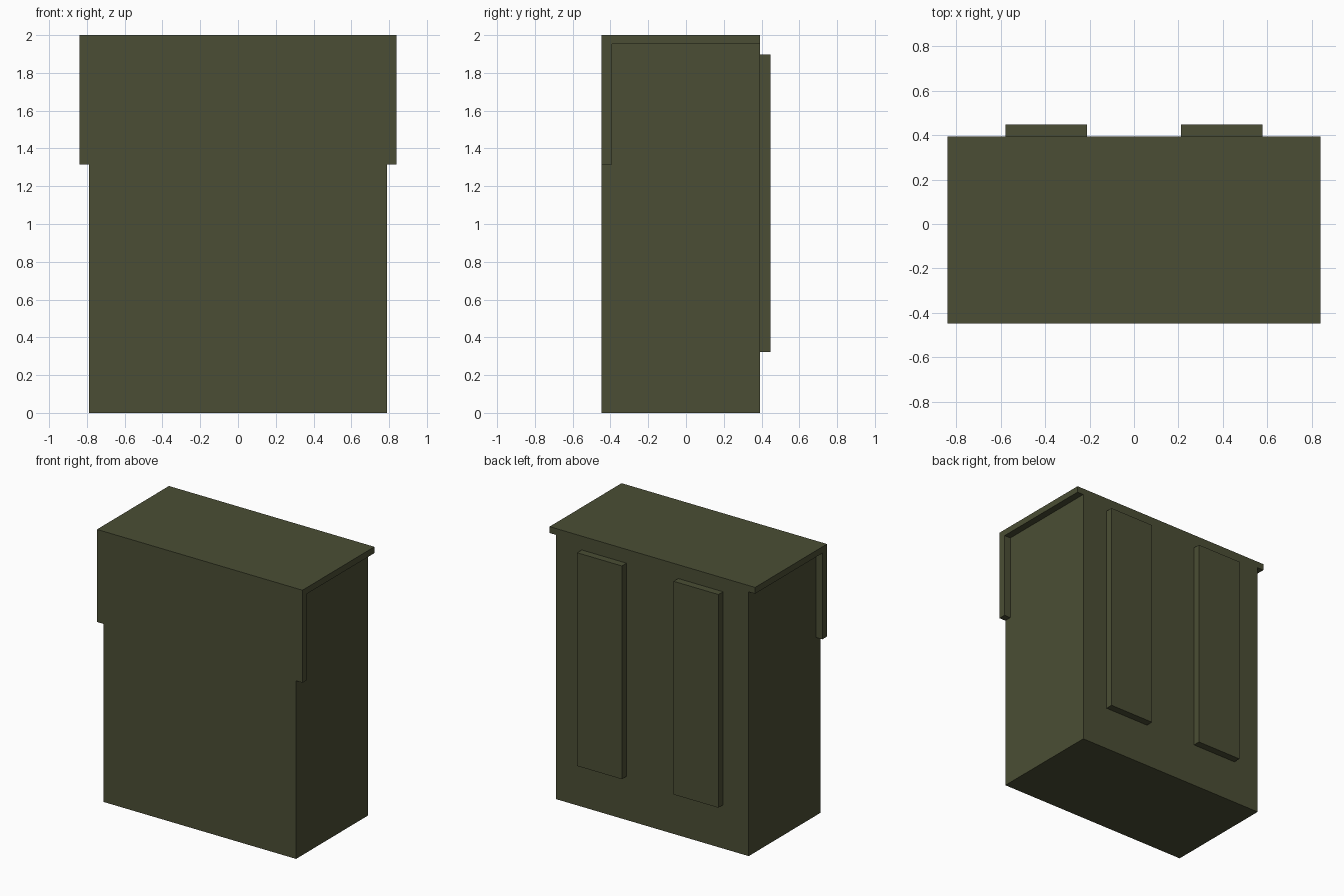
import bpy
import bmesh
from mathutils import Vector

cube = bpy.data.objects.get("Cube")
if cube:
    bpy.data.objects.remove(cube, do_unlink=True)

olive = bpy.data.materials.new("olive canvas")
olive.use_nodes = True
colour = (0.07, 0.076, 0.035, 1)
olive.diffuse_color = colour
olive.node_tree.nodes["Principled BSDF"].inputs["Base Color"].default_value = colour


def extrude_profile(name, profile, x0, x1):
    """Extrude a closed (y, z) outline from x0 to x1."""
    bm = bmesh.new()
    face = bm.faces.new([bm.verts.new((x0, y, z)) for y, z in profile])
    result = bmesh.ops.extrude_face_region(bm, geom=[face])
    moved = [v for v in result["geom"] if isinstance(v, bmesh.types.BMVert)]
    bmesh.ops.translate(bm, verts=moved, vec=Vector((x1 - x0, 0, 0)))
    bmesh.ops.recalc_face_normals(bm, faces=bm.faces)
    mesh = bpy.data.meshes.new(name)
    bm.to_mesh(mesh)
    bm.free()
    mesh.materials.append(olive)
    obj = bpy.data.objects.new(name, mesh)
    bpy.context.collection.objects.link(obj)
    return obj


FRONT, INNER, BACK, OUTER = -0.447, -0.393, 0.393, 0.447
FLAP_BOTTOM, LID_BOTTOM, TOP = 1.316, 1.953, 2.0

# Main bag, rebated so the flap sits flush with its front
extrude_profile("bag_body", [
    (FRONT, 0), (BACK, 0), (BACK, LID_BOTTOM),
    (INNER, LID_BOTTOM), (INNER, FLAP_BOTTOM), (FRONT, FLAP_BOTTOM)], -0.788, 0.788)

# Wider lid with a front flap folded down
extrude_profile("lid_flap", [
    (FRONT, FLAP_BOTTOM), (INNER, FLAP_BOTTOM), (INNER, LID_BOTTOM),
    (BACK, LID_BOTTOM), (BACK, TOP), (FRONT, TOP)], -0.84, 0.84)

# Pair of shoulder straps on the back
for side, sign in (("left", 1), ("right", -1)):
    extrude_profile(side + "_strap", [
        (BACK, 0.322), (OUTER, 0.322), (OUTER, 1.898), (BACK, 1.898)],
        sign * 0.212, sign * 0.578)
